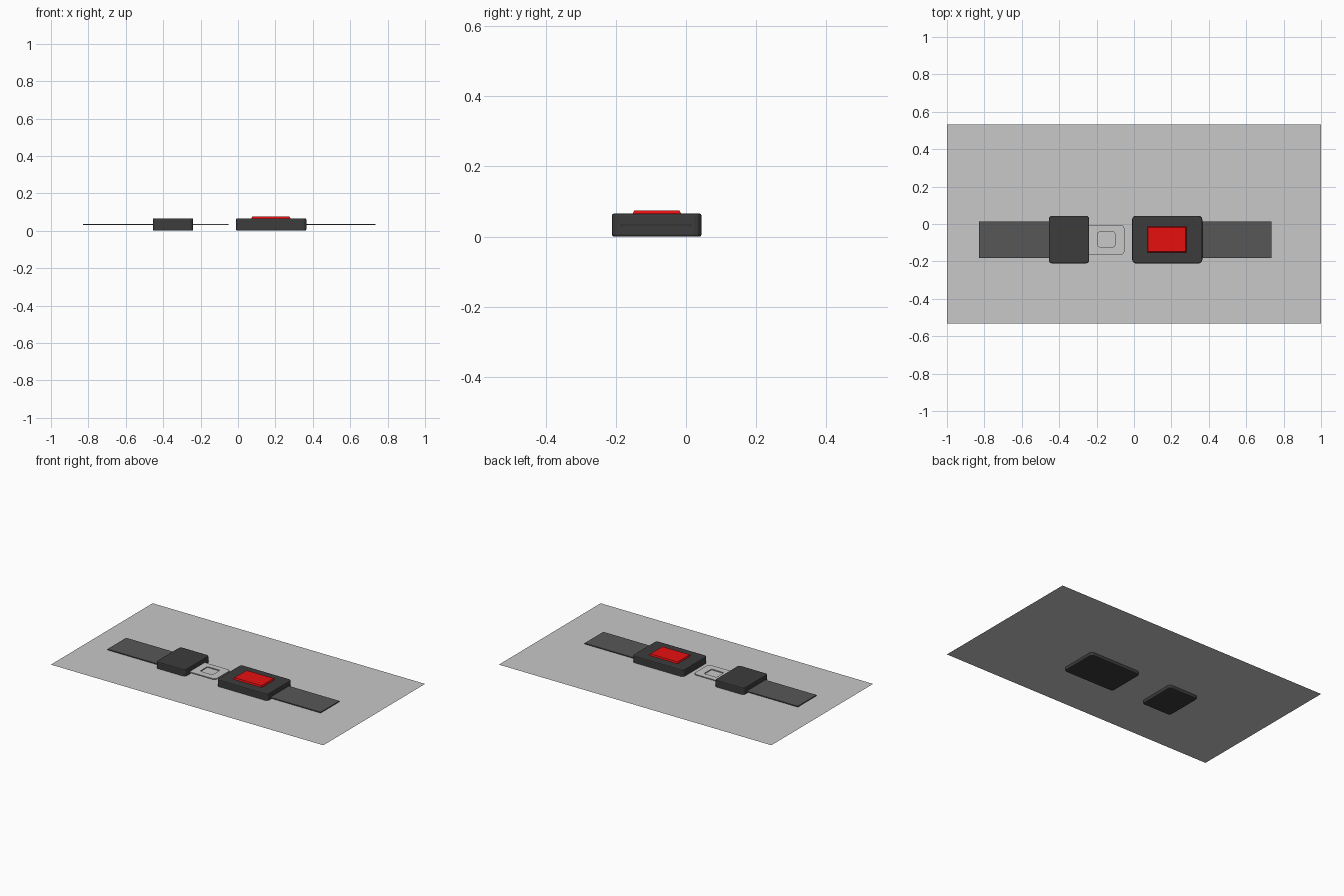
import bpy, bmesh

if "Cube" in bpy.data.objects:
    bpy.data.objects.remove(bpy.data.objects["Cube"])


def material(name, rgb):
    m = bpy.data.materials.new(name)
    m.diffuse_color = (*rgb, 1)
    m.use_nodes = True
    m.node_tree.nodes["Principled BSDF"].inputs["Base Color"].default_value = m.diffuse_color
    return m


DARK = material("dark_plastic", (0.045, 0.045, 0.045))
WEB = material("webbing_grey", (0.095, 0.095, 0.095))
METAL = material("light_metal", (0.58, 0.58, 0.58))
FLOOR = material("sheet_grey", (0.58, 0.58, 0.58))
RED = material("button_red", (0.8, 0.005, 0.005))


def finish(name, bm, mat):
    me = bpy.data.meshes.new(name)
    bm.to_mesh(me)
    bm.free()
    me.materials.append(mat)
    ob = bpy.data.objects.new(name, me)
    bpy.context.collection.objects.link(ob)
    return ob


def bevel_edges(bm, test, width, segments):
    edges = [e for e in bm.edges if test(e)]
    bmesh.ops.bevel(bm, geom=edges, offset=width, segments=segments,
                    profile=0.5, affect='EDGES')


def upright(e):
    d = e.verts[0].co - e.verts[1].co
    return abs(d.z) > 1e-5 and abs(d.x) + abs(d.y) < 1e-5


def box(name, x, y, z, mat, corner=0, rim=0, taper=0):
    """Box from ranges; rounded upright corners, bevelled rims, narrowed top."""
    bm = bmesh.new()
    bmesh.ops.create_cube(bm, size=1)
    for v in bm.verts:
        p = v.co.copy()
        inset = taper if p.z > 0 else 0
        v.co = ((x[0] + x[1]) / 2 + p.x * (x[1] - x[0] - 2 * inset),
                (y[0] + y[1]) / 2 + p.y * (y[1] - y[0] - 2 * inset),
                z[0] if p.z < 0 else z[1])
    if corner:
        bevel_edges(bm, upright, corner, 3)
    if rim:
        flat = lambda e: (abs(e.verts[0].co.z - e.verts[1].co.z) < 1e-5
                          and len(e.link_faces) == 2)
        bevel_edges(bm, flat, rim, 2)
    return finish(name, bm, mat)


# Flat sheet that the housings pass through
bm = bmesh.new()
bmesh.ops.create_grid(bm, x_segments=1, y_segments=1, size=1)
for v in bm.verts:
    v.co.y *= 0.533
    v.co.z = 0.021
finish("base_sheet", bm, FLOOR)

# Webbing straps
box("left_strap", (-0.83, -0.43), (-0.183, 0.013), (0.030, 0.036), WEB)
box("right_strap", (0.34, 0.735), (-0.183, 0.013), (0.030, 0.036), WEB)

# Plastic housings
box("tongue_housing", (-0.455, -0.24), (-0.211, 0.044), (0, 0.066), DARK, 0.017, 0.006)
box("buckle_housing", (-0.01, 0.365), (-0.211, 0.044), (0, 0.066), DARK, 0.02, 0.006)

# Release button
box("release_button", (0.066, 0.286), (-0.157, -0.009), (0.055, 0.075), RED, 0, 0, 0.01)

# Metal tongue plate with a rounded slot
tongue = box("tongue_plate", (-0.26, -0.051), (-0.165, -0.005), (0.031, 0.037), METAL, 0.02)
slot = box("slot_cutter", (-0.194, -0.102), (-0.122, -0.043), (0.01, 0.06), METAL, 0.01)
slot.hide_render = True
slot.hide_viewport = True
cut = tongue.modifiers.new("slot", 'BOOLEAN')
cut.operation = 'DIFFERENCE'
cut.solver = 'EXACT'
cut.object = slot
